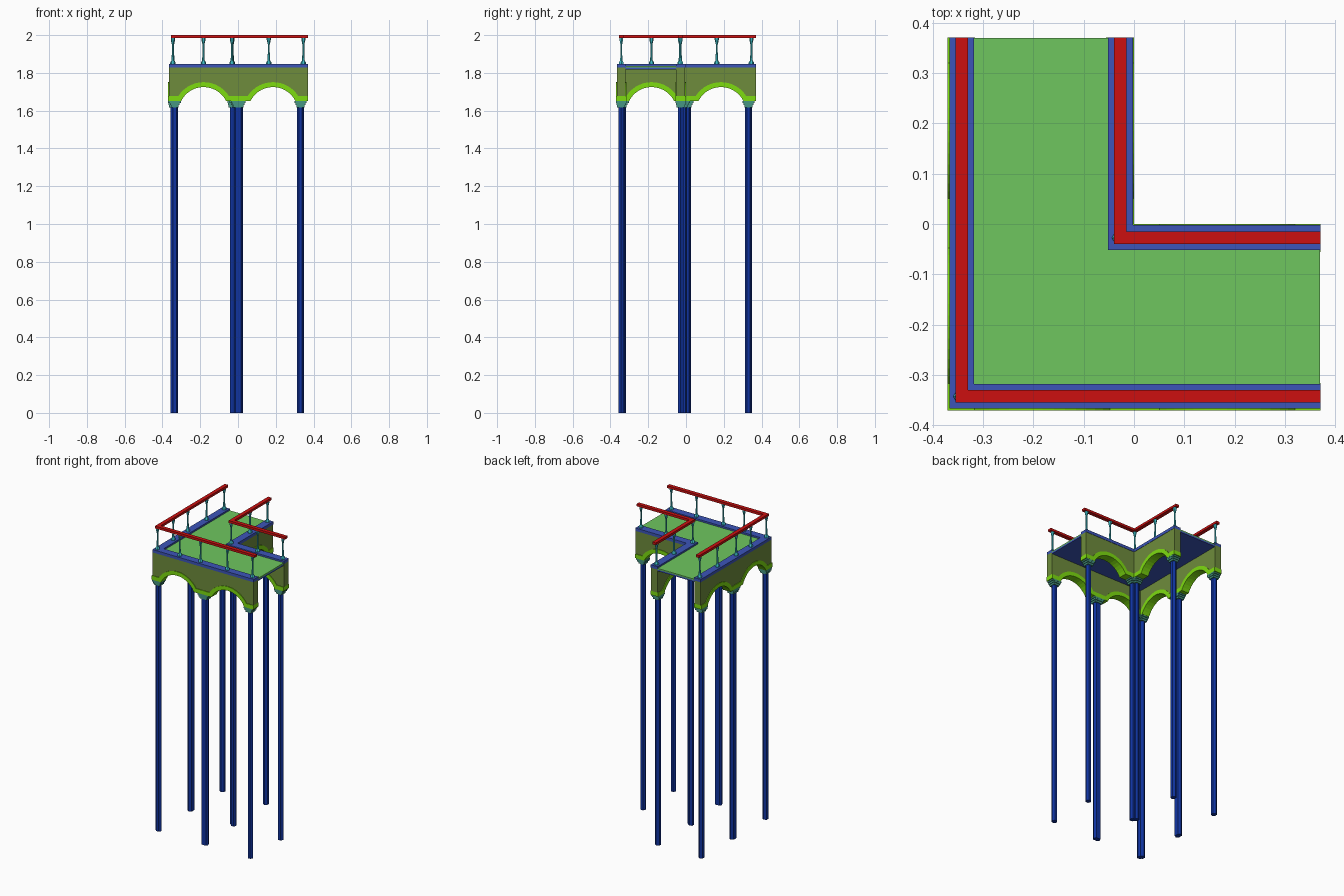
import bpy, bmesh, math

cube = bpy.data.objects.get("Cube")
if cube:
    bpy.data.objects.remove(cube, do_unlink=True)


def material(name, rgb):
    m = bpy.data.materials.new(name)
    m.use_nodes = True
    m.diffuse_color = (*rgb, 1)
    m.node_tree.nodes["Principled BSDF"].inputs["Base Color"].default_value = (*rgb, 1)
    return m


GREEN = material("deck green", (0.156, 0.565, 0.114))
BLUE = material("curb blue", (0.045, 0.091, 0.485))
RED = material("rail red", (0.604, 0.005, 0.005))
CYAN = material("post cyan", (0.045, 0.515, 0.578))
NAVY = material("column blue", (0.005, 0.034, 0.352))
LIME = material("arch lime", (0.205, 0.716, 0.005))
OLIVE = material("wall olive", (0.156, 0.262, 0.045))
TEAL = material("capital teal", (0.061, 0.305, 0.223))

END = 0.37                       # half length of the platform
WALL_TOP, SPRING, BAND = 1.828, 1.65, 1.677
ARCH_Z, ARCH_IN, ARCH_OUT = 1.592, 0.133, 0.159
SEGMENTS = 14


def finish(name, bm, mat, swap=False):
    """Turn a bmesh into an object; swap reflects it across the x = y diagonal."""
    if swap:
        for v in bm.verts:
            v.co.x, v.co.y = v.co.y, v.co.x
    bmesh.ops.recalc_face_normals(bm, faces=bm.faces)
    mesh = bpy.data.meshes.new(name)
    bm.to_mesh(mesh)
    bm.free()
    mesh.materials.append(mat)
    ob = bpy.data.objects.new(name, mesh)
    bpy.context.collection.objects.link(ob)
    return ob


def add_box(bm, x0, x1, y0, y1, z0, z1):
    for v in bmesh.ops.create_cube(bm, size=1)["verts"]:
        v.co = (x1 if v.co.x > 0 else x0, y1 if v.co.y > 0 else y0, z1 if v.co.z > 0 else z0)


def box(name, mat, dims, swap=False):
    bm = bmesh.new()
    add_box(bm, *dims)
    return finish(name, bm, mat, swap)


def add_lathe(bm, x, y, profile, sides):
    """Stack of rings from (radius, z) pairs, capped at both ends."""
    rings = []
    for r, z in profile:
        rings.append([bm.verts.new((x + r * math.cos(math.tau * i / sides),
                                    y + r * math.sin(math.tau * i / sides), z))
                      for i in range(sides)])
    for a, b in zip(rings, rings[1:]):
        for i in range(sides):
            j = (i + 1) % sides
            bm.faces.new((a[i], a[j], b[j], b[i]))
    bm.faces.new(rings[0])
    bm.faces.new(rings[-1])


def arch_line(start, centres, radius, flat_z):
    """Flat band interrupted by a segmental arch over each centre."""
    span = math.acos((flat_z - ARCH_Z) / radius)
    pts = [(start, flat_z)]
    for c in centres:
        for i in range(SEGMENTS + 1):
            a = span * (2 * i / SEGMENTS - 1)
            pts.append((c + radius * math.sin(a), ARCH_Z + radius * math.cos(a)))
    return pts + [(END, flat_z)]


def strip(name, mat, lower, upper, y0, y1, swap):
    """Solid ribbon between two matching lines, from y0 to y1."""
    bm = bmesh.new()
    rows = [[bm.verts.new((x, y, z)) for x, z in line]
            for line, y in ((lower, y0), (upper, y0), (upper, y1), (lower, y1))]
    for a, b in zip(rows, rows[1:] + rows[:1]):
        for i in range(len(lower) - 1):
            bm.faces.new((a[i], a[i + 1], b[i + 1], b[i]))
    for i in (0, -1):
        bm.faces.new([r[i] for r in rows])
    return finish(name, bm, mat, swap)


# Deck: blue underside with a green floor, both L-shaped
for name, mat, z0, z1 in (("deck_underside", BLUE, 1.818, 1.828),
                          ("deck_floor", GREEN, 1.828, 1.836)):
    bm = bmesh.new()
    add_box(bm, -0.36, END - 0.001, -0.36, -0.01, z0, z1)
    add_box(bm, -0.36, -0.01, -0.01, END - 0.001, z0, z1)
    finish(name, bm, mat)

# Each run: label, near face, far face, arch centres, column places, post places
RUNS = (
    ("outer", -0.37, -0.316, (-0.182, 0.185),
     (-0.335, -0.004, 0.008, 0.331), (-0.345, -0.183, -0.032, 0.163, 0.346)),
    ("inner", -0.056, 0.0, (0.185,),
     (-0.012, 0.331), (-0.03, 0.163, 0.346)),
)
POST = ((0.014, 1.845), (0.014, 1.855), (0.007, 1.866), (0.005, 1.91),
        (0.005, 1.95), (0.011, 1.976), (0.011, 1.988))

for label, y0, y1, centres, columns, posts in RUNS:
    for swap in (False, True):
        tag = f"{label}_{'side' if swap else 'front'}"
        mid = (y0 + y1) / 2

        # Arcade wall with its lime arch band
        low = arch_line(y0, centres, ARCH_IN, SPRING)
        high = arch_line(y0, centres, ARCH_OUT, BAND)
        strip(f"{tag}_arch_band", LIME, low, high, y0, y1, swap)
        inset = [(max(x, y0 + 0.004), z) for x, z in high]
        strip(f"{tag}_wall", OLIVE, inset, [(x, WALL_TOP) for x, z in inset],
              y0 + 0.004, y1 - 0.004, swap)

        # Curb and handrail
        box(f"{tag}_curb", BLUE, (y0 + 0.004, END, y0 + 0.004, y1 - 0.002,
                                  WALL_TOP, 1.847), swap)
        rail = -0.3425 if label == "outer" else -0.0275
        box(f"{tag}_handrail", RED, (rail - 0.0125, END, rail - 0.0125, rail + 0.0125,
                                     1.985, 2.0), swap)

        # Railing posts, the corner one only once
        bm = bmesh.new()
        for x in posts[1:] if swap else posts:
            add_lathe(bm, x, rail, POST, 6)
        finish(f"{tag}_posts", bm, CYAN, swap)

        # Columns and stepped capitals
        bm, caps = bmesh.new(), bmesh.new()
        for x in columns:
            add_lathe(bm, x, mid, ((0.018, 0), (0.018, 1.625)), 6)
            for half, z0, z1 in ((0.021, 1.618, 1.63), (0.026, 1.63, 1.641),
                                 (0.032, 1.641, 1.652)):
                deep = min(half, 0.027)
                add_box(caps, x - half, x + half, mid - deep, mid + deep, z0, z1)
        finish(f"{tag}_columns", bm, NAVY, swap)
        finish(f"{tag}_capitals", caps, TEAL, swap)
